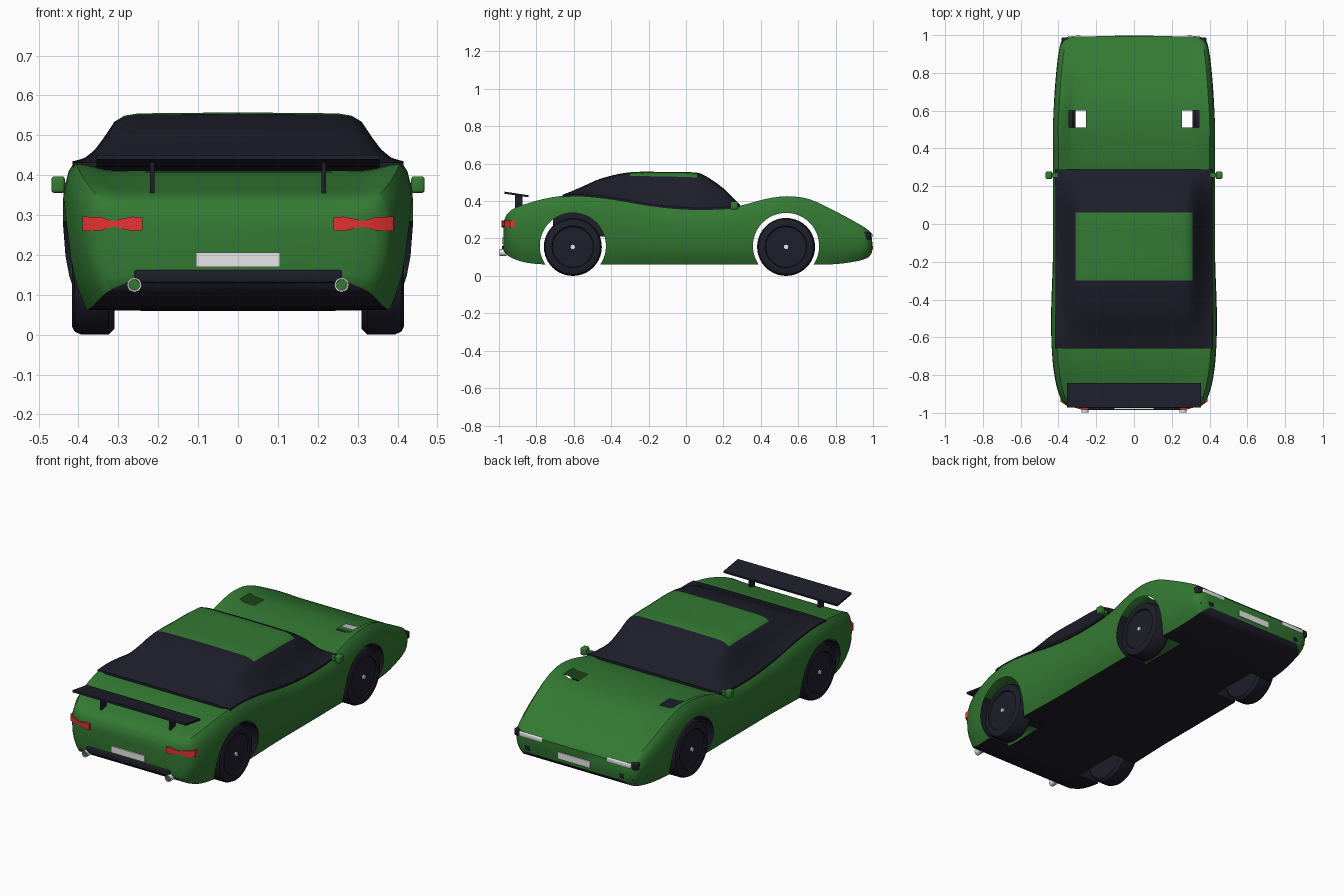
import bpy, bmesh, math
from mathutils import Matrix, Vector

if "Cube" in bpy.data.objects:
    bpy.data.objects.remove(bpy.data.objects["Cube"], do_unlink=True)


def material(name, rgb):
    m = bpy.data.materials.new(name)
    m.use_nodes = True
    m.diffuse_color = (*rgb, 1)
    m.node_tree.nodes["Principled BSDF"].inputs["Base Color"].default_value = (*rgb, 1)
    return m


GREEN = material("green paint", (0.034, 0.195, 0.034))
DARK = material("dark trim", (0.013, 0.013, 0.024))
RED = material("red lens", (0.87, 0.035, 0.035))
WHITE = material("white", (0.88, 0.88, 0.88))


def finish(bm, name, mats, angle=35):
    bmesh.ops.recalc_face_normals(bm, faces=bm.faces)
    me = bpy.data.meshes.new(name)
    bm.to_mesh(me)
    bm.free()
    ob = bpy.data.objects.new(name, me)
    bpy.context.collection.objects.link(ob)
    for m in mats:
        me.materials.append(m)
    smooth(ob, angle)
    return ob


def smooth(ob, angle):
    bpy.ops.object.select_all(action='DESELECT')
    ob.select_set(True)
    bpy.context.view_layer.objects.active = ob
    bpy.ops.object.shade_smooth_by_angle(angle=math.radians(angle))


def loft(rings, rule=None):
    """Closed skin through rings of points, capped at both ends."""
    bm = bmesh.new()
    rows = [[bm.verts.new(p) for p in r] for r in rings]
    n = len(rows[0])
    for a, b in zip(rows, rows[1:]):
        for i in range(n):
            j = (i + 1) % n
            f = bm.faces.new((a[i], a[j], b[j], b[i]))
            if rule:
                f.material_index = rule(i, n, f.calc_center_median())
    bm.faces.new(rows[0])
    bm.faces.new(rows[-1])
    return bm


def mirrored(half, y):
    ring = [(x, y, z) for x, z in half]
    return ring + [(-x, y, z) for x, z in half[-2:0:-1]]


def curve(table, y):
    """Smooth interpolation of table rows keyed by their first value."""
    k = max(i for i in range(len(table) - 1) if i == 0 or table[i][0] <= y)
    a, b = table[k], table[k + 1]
    p, q = table[max(k - 1, 0)], table[min(k + 2, len(table) - 1)]
    d = b[0] - a[0]
    t = (y - a[0]) / d
    out = []
    for c in range(1, len(a)):
        ma = (b[c] - p[c]) / (b[0] - p[0]) * d
        mb = (q[c] - a[c]) / (q[0] - a[0]) * d
        out.append((2*t**3 - 3*t*t + 1) * a[c] + (t**3 - 2*t*t + t) * ma
                   + (3*t*t - 2*t**3) * b[c] + (t**3 - t*t) * mb)
    return out


def stations(table, steps):
    return [a[0] + (b[0] - a[0]) * s / steps for a, b in zip(table, table[1:])
            for s in range(steps)] + [table[-1][0]]


def box(name, lo, hi, mat, bevel=0.0, rot=0.0):
    lo, hi = Vector(lo), Vector(hi)
    bm = bmesh.new()
    bmesh.ops.create_cube(bm, size=1, matrix=Matrix.Translation((lo + hi) / 2)
                          @ Matrix.Rotation(rot, 4, 'X') @ Matrix.Diagonal((*(hi - lo), 1)))
    if bevel:
        bmesh.ops.bevel(bm, geom=bm.edges[:], offset=bevel, segments=3, affect='EDGES', profile=0.5)
    return finish(bm, name, [mat])


def turned(name, axis, centre, profile, mat, seg=40):
    """Round part: profile of (position along axis, radius)."""
    rings = []
    for d, r in profile:
        ring = []
        for i in range(seg):
            u, v = (r * f(2 * math.pi * i / seg) for f in (math.cos, math.sin))
            ring.append(Vector(centre) + Vector((d, u, v) if axis == 'X' else (u, d, v)))
        rings.append(ring)
    return finish(loft(rings), name, [mat])


# Body shell: y, half width, underside, shoulder height, centre height
BODY = [(-.975, .30, .135, .29, .29), (-.96, .355, .115, .325, .325), (-.93, .385, .095, .355, .35),
        (-.85, .412, .07, .387, .372), (-.72, .432, .06, .42, .402), (-.58, .44, .06, .432, .41),
        (-.4, .437, .06, .416, .38), (-.2, .43, .06, .382, .34), (0, .43, .06, .362, .32),
        (.2, .43, .06, .364, .335), (.3, .43, .06, .378, .365), (.42, .43, .06, .41, .383),
        (.54, .43, .06, .426, .39), (.66, .423, .06, .41, .378), (.8, .412, .063, .345, .33),
        (.92, .397, .08, .28, .275), (.975, .378, .1, .245, .243), (.995, .34, .125, .222, .222)]
SIDE = [(0, 0), (.886, 0), (.93, .11), (.966, .24), (.988, .38), (1, .6), (.995, .8), (.966, .94), (.932, 1)]
DECK = [(.87, .15), (.8, .65), (.74, .92), (.5, 1), (0, 1)]


def body_ring(y):
    w, zb, zt, zc = curve(BODY, y)
    half = [(w * x, zb + (zt - zb) * f) for x, f in SIDE]
    half += [(w * x, zt + (zc - zt) * f) for x, f in DECK]
    return mirrored(half, y)


skin = loft([body_ring(y) for y in stations(BODY, 3)],
            lambda i, n, c: 1 if i in (0, n - 1) else 0)
body = finish(skin, "body", [GREEN, DARK, WHITE])

# Wheel arch and lamp openings
REAR, FRONT, HUB = -.605, .535, .16
cut = bmesh.new()
for s in (-1, 1):
    for y in (REAR, FRONT):
        bmesh.ops.create_cone(cut, cap_ends=True, segments=48, radius1=.177, radius2=.177, depth=.4,
                              matrix=Matrix.Translation((s * .445, y, HUB))
                              @ Matrix.Rotation(math.pi / 2, 4, 'Y'))
    bmesh.ops.create_cube(cut, size=1, matrix=Matrix.Translation((s * .3, .555, .43))
                          @ Matrix.Diagonal((.09, .09, .14, 1)))
for f in cut.faces:
    f.material_index = 2
cutter = finish(cut, "opening_cutter", [GREEN, DARK, WHITE])
cutter.hide_render = True
mod = body.modifiers.new("openings", 'BOOLEAN')
mod.operation, mod.solver, mod.object = 'DIFFERENCE', 'EXACT', cutter
bpy.context.view_layer.objects.active = body
bpy.ops.object.modifier_apply(modifier=mod.name)
bpy.data.objects.remove(cutter, do_unlink=True)

# Leave the shell hollow, with dark lower arch liners
bm = bmesh.new()
bm.from_mesh(body.data)
inner = [f for f in bm.faces if f.material_index == 2]
for f in inner:
    f.material_index = 1
bmesh.ops.delete(bm, geom=[f for f in inner if f.calc_center_median().z > .29
                           or abs(f.normal.x) > .9], context='FACES')
bm.to_mesh(body.data)
bm.free()
body.data.materials.pop(index=2)
smooth(body, 35)

# Cabin: y, roof height
CABIN = [(-.66, .432), (-.56, .475), (-.45, .522), (-.3, .554), (-.12, .556), (.06, .552),
         (.12, .525), (.2, .468), (.26, .408), (.288, .382)]
GLASS = [(.415, 0), (.385, .18), (.36, .38), (.335, .62), (.31, .86), (.285, .95), (.25, .985), (0, 1)]


def cabin_ring(y):
    shoulder = curve(BODY, y)[2]
    rim = shoulder + .003
    top = max(curve(CABIN, y)[0], rim + .003)
    skirt = [(0, shoulder - .008), (.415, shoulder - .008)]
    return mirrored(skirt + [(x, rim + (top - rim) * f) for x, f in GLASS], y)


finish(loft([cabin_ring(y) for y in stations(CABIN, 3)],
            lambda i, n, c: 1 if -.3 < c.y < .06 and abs(c.x) < .31 and c.z > .5 else 0),
       "cabin", [DARK, GREEN])

# Engine block seen behind the rear wheels
box("engine_block", (-.22, -.71, .21), (.22, -.43, .36), DARK)

# Rear wing
box("wing", (-.355, -.972, .43), (.355, -.842, .441), DARK, rot=-.15)

# Bumpers and plates
box("rear_bumper", (-.26, -.985, .13), (.26, -.93, .162), DARK, .006)
box("rear_plate", (-.105, -.983, .17), (.105, -.974, .206), WHITE)
box("front_plate", (-.1, .992, .145), (.1, 1.0, .18), WHITE)

TYRE = [(-.053, .1), (-.053, .14), (-.038, .155), (.03, .155), (.047, .147), (.053, .135),
        (.053, .112), (.046, .108), (.046, .02)]
for s, side in ((1, "left"), (-1, "right")):
    # Wheels
    for y, end in ((REAR, "rear"), (FRONT, "front")):
        turned(f"{end}_{side}_wheel", 'X', (s * .363, y, .155), [(s * d, r) for d, r in TYRE], DARK)
        turned(f"{end}_{side}_hub", 'X', (s * .41, y, .155), [(-s * .01, .012), (s * .007, .012)], WHITE, 12)

    def pair(name, lo, hi, mat, bevel=0.0):
        xs = sorted((s * lo[0], s * hi[0]))
        box(f"{side}_{name}", (xs[0], *lo[1:]), (xs[1], *hi[1:]), mat, bevel)

    # Mirrors, wing struts and nose lamps
    pair("mirror", (.434, .238, .355), (.468, .278, .397), GREEN, .008)
    pair("mirror_arm", (.405, .246, .36), (.445, .27, .382), GREEN)
    pair("wing_strut", (.209, -.915, .355), (.221, -.875, .434), DARK)
    pair("nose_lamp", (.2, .965, .203), (.35, .996, .229), WHITE, .006)
    pair("nose_lamp_end", (.345, .95, .195), (.384, .988, .236), DARK, .008)
    pair("inner_nose_vent", (.28, .975, .135), (.31, .997, .16), DARK, .004)
    pair("outer_nose_vent", (.335, .95, .135), (.358, .984, .16), DARK, .004)

    # Bow-tie tail lamps: x, half height, outer y
    lamp = [(.24, .016, -.986), (.265, .018, -.986), (.315, .007, -.972), (.345, .017, -.97), (.39, .018, -.94)]
    rings = [[(s * x, y, .278 - h), (s * x, y, .278 + h), (s * x, y + .05, .278 + h),
              (s * x, y + .05, .278 - h)] for x, h, y in lamp]
    finish(loft(rings), f"{side}_tail_lamp", [RED])

    # Exhausts
    turned(f"{side}_exhaust", 'Y', (s * .26, -.96, .125),
           [(0, .018), (-.038, .018), (-.038, .014), (-.02, .014)], WHITE, 20)
    turned(f"{side}_exhaust_core", 'Y', (s * .26, -.96, .125), [(-.01, .0135), (-.032, .0135)], GREEN, 20)
